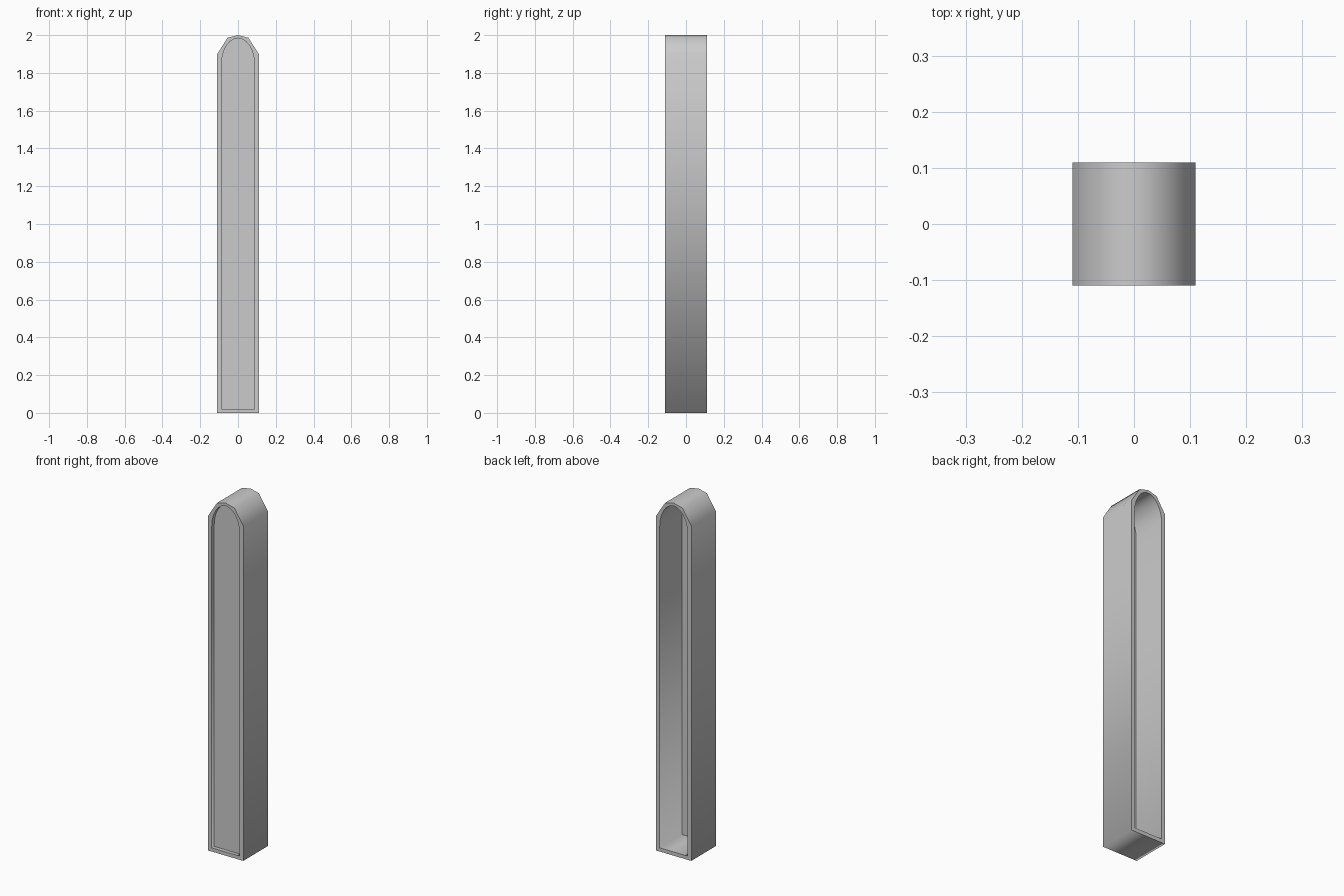
import bpy
from math import sin, cos, pi, radians

if "Cube" in bpy.data.objects:
    bpy.data.objects.remove(bpy.data.objects["Cube"])

HALF = 0.11          # half width and half depth
IN_W, SPRING, RISE = 0.088, 1.842, 0.142


def extruded(name, loops, half_depth, y):
    """Fill x-z outlines (inner ones become holes) and extrude along y."""
    curve = bpy.data.curves.new(name, 'CURVE')
    curve.dimensions = '2D'
    curve.fill_mode = 'BOTH'
    curve.extrude = half_depth
    for pts in loops:
        sp = curve.splines.new('POLY')
        sp.points.add(len(pts) - 1)
        for p, (x, z) in zip(sp.points, pts):
            p.co = (x, z, 0, 1)
        sp.use_cyclic_u = True
    ob = bpy.data.objects.new(name, curve)
    bpy.context.collection.objects.link(ob)
    ob.rotation_euler = (radians(90), 0, 0)
    ob.location.y = y
    bpy.ops.object.select_all(action='DESELECT')
    ob.select_set(True)
    bpy.context.view_layer.objects.active = ob
    bpy.ops.object.convert(target='MESH')
    return ob


# outlines: faceted outer top, rounder arched opening
outer = [(-HALF, 0), (HALF, 0), (HALF, 1.9), (0.055, 1.986),
         (0, 2.0), (-0.055, 1.986), (-HALF, 1.9)]
N = 12
arch = [(IN_W * cos(pi * i / N), SPRING + RISE * sin(pi * i / N)) for i in range(N + 1)]
inner = [(-IN_W, 0.021), (IN_W, 0.021)] + arch

# frame tube, open at the back
extruded("arched_frame", [outer, inner], HALF, 0)

# thin panel set just behind the front edge
panel = bpy.data.meshes.new("front_panel")
panel.from_pydata([(x, -0.088, z) for x, z in inner], [], [range(len(inner))])
bpy.context.collection.objects.link(bpy.data.objects.new("front_panel", panel))
